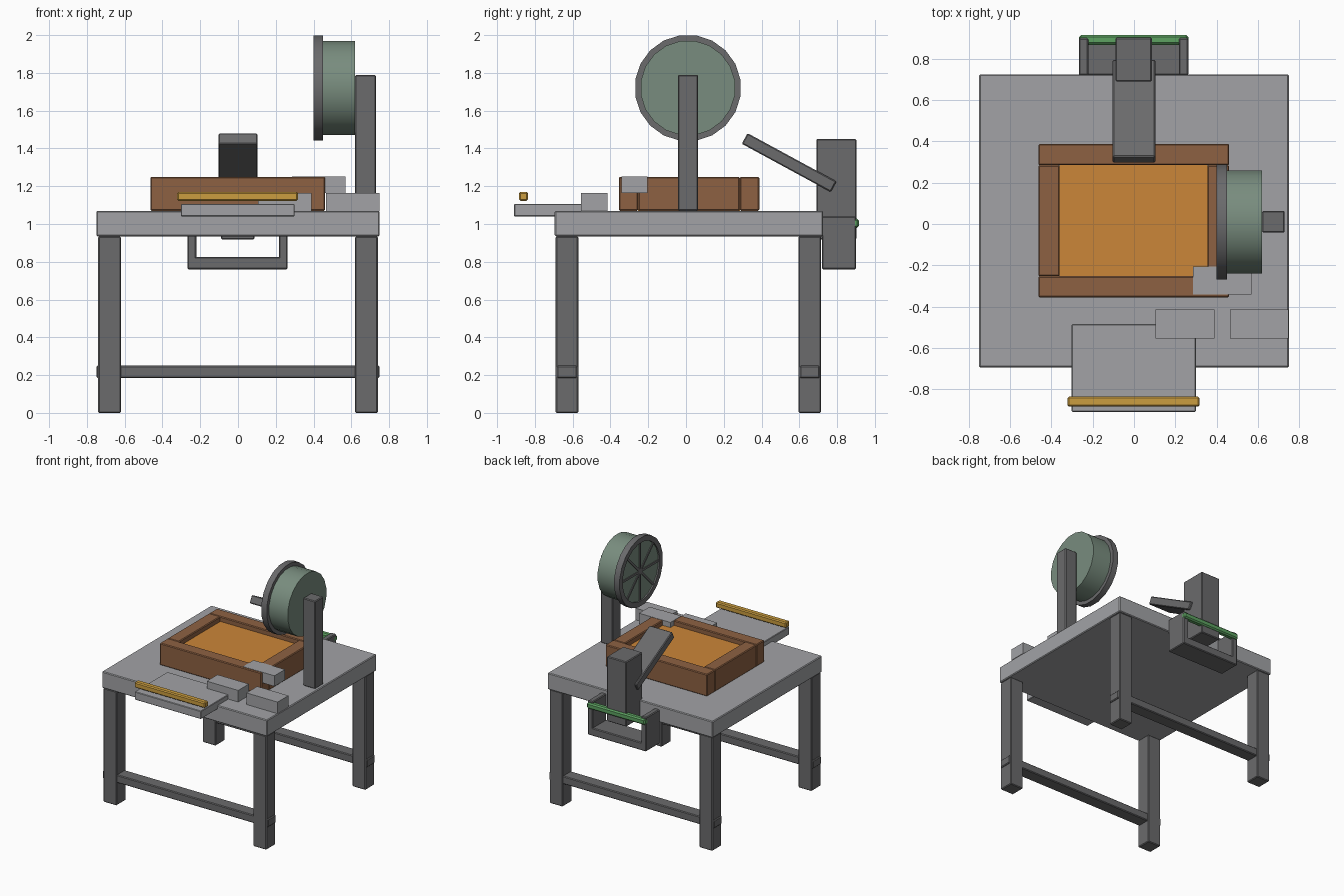
import bpy
import bmesh
import math
from mathutils import Matrix

if "Cube" in bpy.data.objects:
    bpy.data.objects.remove(bpy.data.objects["Cube"])


def material(name, r, g, b):
    m = bpy.data.materials.new(name)
    m.use_nodes = True
    m.diffuse_color = (r, g, b, 1)
    m.node_tree.nodes["Principled BSDF"].inputs["Base Color"].default_value = (r, g, b, 1)
    return m


STEEL = material("light steel", .36, .365, .38)
IRON = material("dark iron", .145, .145, .15)
WOOD = material("brown wood", .27, .12, .055)
ORANGE = material("orange fill", .6, .24, .04)
DRUM = material("grey green", .19, .265, .21)
GOLD = material("gold", .6, .34, .05)
GREEN = material("green", .11, .36, .12)


def finish(name, bm, mat, bevel=0.0):
    me = bpy.data.meshes.new(name)
    bm.to_mesh(me)
    bm.free()
    me.materials.append(mat)
    ob = bpy.data.objects.new(name, me)
    bpy.context.collection.objects.link(ob)
    if bevel:
        mod = ob.modifiers.new("soft edges", "BEVEL")
        mod.width = bevel
        mod.segments = 1
    return ob


def box(name, x, y, z, mat, bevel=0.006):
    """Box from (low, high) ranges on each axis, origin at its centre."""
    bm = bmesh.new()
    bmesh.ops.create_cube(bm, size=1)
    bmesh.ops.scale(bm, vec=[r[1] - r[0] for r in (x, y, z)], verts=bm.verts)
    ob = finish(name, bm, mat, bevel)
    ob.location = [sum(r) / 2 for r in (x, y, z)]
    return ob


def lathe(name, profile, mat, sides=20):
    """Spin (x, radius) points around the drum axis."""
    bm = bmesh.new()
    verts = [bm.verts.new((x, 0, r)) for x, r in profile]
    edges = [bm.edges.new(p) for p in zip(verts, verts[1:])]
    bmesh.ops.rotate(bm, verts=verts, matrix=Matrix.Rotation(math.pi / sides, 3, "X"))
    bmesh.ops.spin(bm, geom=verts + edges, axis=(1, 0, 0), cent=(0, 0, 0),
                   angle=2 * math.pi, steps=sides)
    bmesh.ops.remove_doubles(bm, verts=bm.verts, dist=1e-4)
    bmesh.ops.recalc_face_normals(bm, faces=bm.faces)
    ob = finish(name, bm, mat)
    ob.location = (0, .01, 1.72)
    bpy.ops.object.select_all(action="DESELECT")
    bpy.context.view_layer.objects.active = ob
    ob.select_set(True)
    bpy.ops.object.shade_smooth_by_angle(angle=math.radians(30))
    return ob


# Table
box("table_top", (-.75, .75), (-.695, .725), (.935, 1.07), STEEL)
for end, y in (("front", (-.69, -.57)), ("back", (.595, .715))):
    for side, x in (("left", (.62, .74)), ("right", (-.74, -.62))):
        box(f"{end}_{side}_leg", x, y, (0, .935), IRON)
    box(f"{end}_stretcher", (-.75, .75), (y[0] + .007, y[1] - .007), (.185, .25), IRON)

# Wooden frame with its filling
for end, y in (("front", (-.355, -.253)), ("back", (.285, .388))):
    box(f"frame_{end}", (-.463, .461), y, (1.07, 1.25), WOOD)
for side, x in (("left", (.355, .461)), ("right", (-.463, -.36))):
    box(f"frame_{side}", x, (-.253, .285), (1.07, 1.25), WOOD)
box("frame_filling", (-.36, .355), (-.253, .285), (1.07, 1.21), ORANGE, 0)

# Front tray with its bar, and loose blocks
box("front_tray", (-.302, .3), (-.91, -.485), (1.04, 1.106), STEEL, .004)
box("tray_bar", (-.322, .318), (-.885, -.836), (1.123, 1.17), GOLD, .008)
box("inner_block", (.105, .39), (-.555, -.415), (1.07, 1.165), STEEL, 0)
box("outer_block", (.465, .748), (-.555, -.415), (1.07, 1.165), STEEL, 0)
box("frame_block", (.285, .57), (-.342, -.205), (1.165, 1.252), STEEL, 0)

# Drum, rim, spokes and post
lathe("drum", [(.412, 0), (.412, .252), (.62, .252), (.62, 0)], DRUM)
lathe("drum_rim", [(.4, .24), (.4, .282), (.45, .282), (.45, .24), (.4, .24)], IRON)
for i in range(4):
    spoke = box(f"spoke_{i + 1}", (.406, .414), (-.009, .009), (-.245, .245), IRON, 0)
    spoke.location = (.41, .01, 1.72)
    spoke.rotation_euler.x = i * math.pi / 4
box("drum_post", (.62, .73), (-.042, .064), (1.07, 1.79), IRON)

# Rear tower, tilted arm and hanging bracket
box("tower", (-.09, .087), (.69, .903), (.918, 1.45), IRON)
arm = box("tilted_arm", (-.106, .102), (-.268, .268), (-.032, .032), IRON)
arm.location = (0, .546, 1.325)
arm.rotation_euler.x = math.radians(-28.5)
box("bracket_base", (-.267, .263), (.72, .9), (.76, .825), IRON)
for side, x in (("left", (.217, .263)), ("right", (-.267, -.221))):
    box(f"bracket_{side}", x, (.72, .9), (.8, 1.04), IRON)
box("bracket_rod", (-.267, .263), (.868, .915), (.98, 1.028), GREEN, .01)
